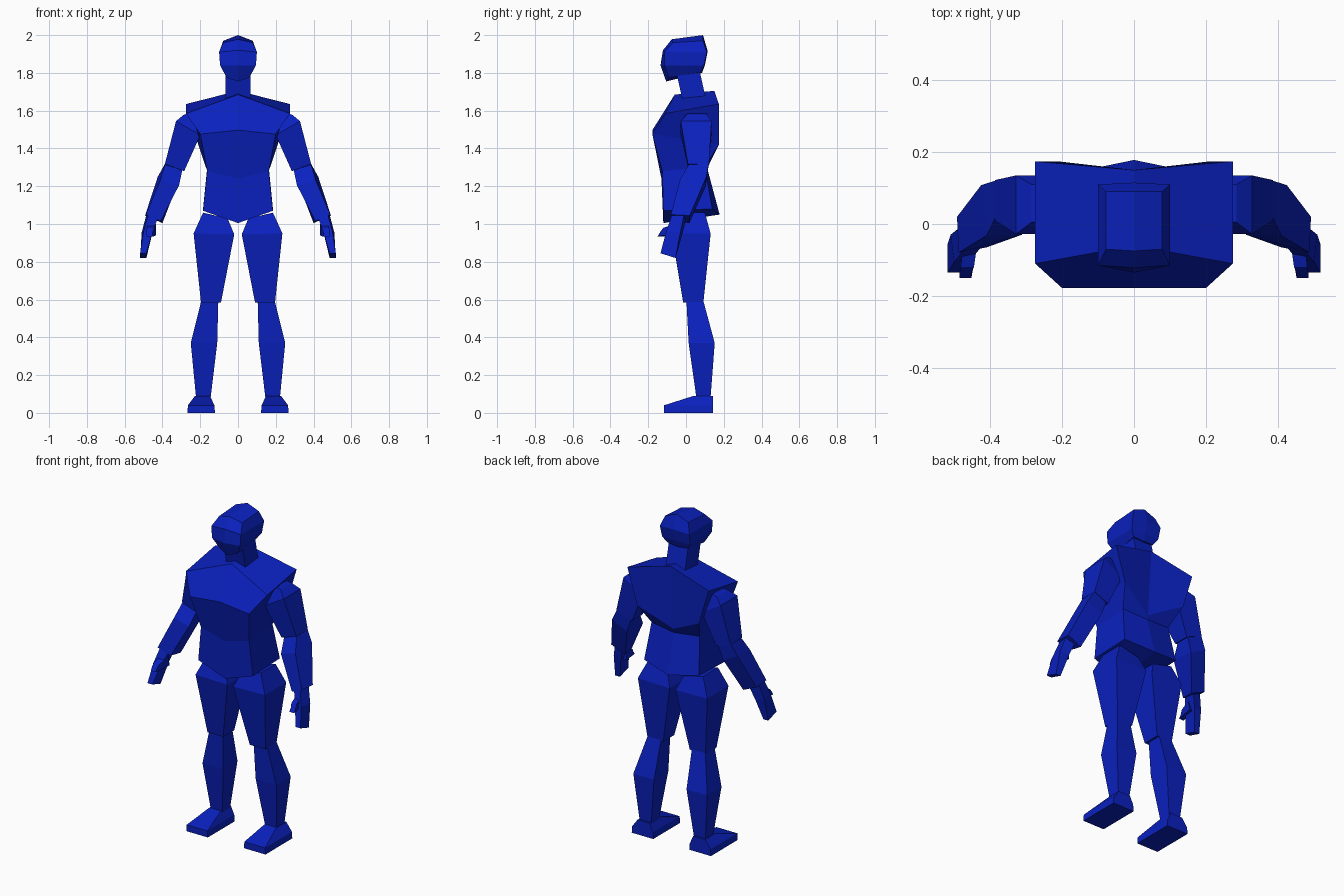
import bpy
import bmesh

blue = bpy.data.materials.new("deep blue")
blue.diffuse_color = (0.003, 0.015, 0.52, 1)


def loft(name, rings, closed=True):
    """Skin four-point rings, cap both ends, then mirror across x.
    Open rings run front centre to back centre and weld along the middle."""
    bm = bmesh.new()
    rows = [[bm.verts.new(p) for p in ring] for ring in rings]
    for a, b in zip(rows, rows[1:]):
        for i in range(4 if closed else 3):
            j = (i + 1) % 4
            bm.faces.new((a[i], a[j], b[j], b[i]))
    bm.faces.new(rows[0])
    bm.faces.new(rows[-1][::-1])
    geom = bm.verts[:] + bm.edges[:] + bm.faces[:]
    copy = bmesh.ops.duplicate(bm, geom=geom)["geom"]
    for v in copy:
        if isinstance(v, bmesh.types.BMVert):
            v.co.x *= -1
    bmesh.ops.remove_doubles(bm, verts=bm.verts[:], dist=0.0005)
    bmesh.ops.recalc_face_normals(bm, faces=bm.faces[:])
    mesh = bpy.data.meshes.new(name)
    bm.to_mesh(mesh)
    bm.free()
    mesh.materials.append(blue)
    obj = bpy.data.objects.new(name, mesh)
    bpy.context.collection.objects.link(obj)
    return obj


def half(front, side_front, side_back, back):
    """Half ring: centre points as (y, z), side points as (x, y, z)."""
    return [(0, *front), side_front, side_back, (0, *back)]


def box_ring(x0, x1, y0, y1, z_in, z_out):
    """Rectangular limb section, its height sloping from inner to outer side."""
    return [(x0, y0, z_in), (x1, y0, z_out), (x1, y1, z_out), (x0, y1, z_in)]


# torso: hips, waist, chest, shoulders
loft("torso", [
    half((-.12, 1.005), (.185, -.12, 1.07), (.185, .14, 1.08), (.178, 1.05)),
    half((-.13, 1.24), (.163, -.125, 1.28), (.163, .10, 1.30), (.115, 1.285)),
    half((-.178, 1.497), (.20, -.178, 1.476), (.21, .174, 1.42), (.12, 1.31)),
    half((-.06, 1.685), (.275, -.11, 1.585), (.275, .174, 1.635), (.15, 1.705)),
], closed=False)

# neck, leaning forward
loft("neck", [
    half((-.015, 1.64), (.065, -.015, 1.64), (.065, .11, 1.64), (.11, 1.64)),
    half((-.055, 1.82), (.065, -.055, 1.82), (.065, .07, 1.82), (.07, 1.82)),
], closed=False)

# head: jaw, cheeks, brow, crown
loft("head", [
    half((-.105, 1.755), (.06, -.09, 1.775), (.07, .08, 1.805), (.085, 1.80)),
    half((-.135, 1.84), (.095, -.115, 1.84), (.095, .095, 1.84), (.10, 1.84)),
    half((-.122, 1.92), (.10, -.115, 1.91), (.10, .11, 1.91), (.115, 1.915)),
    half((-.075, 1.978), (.078, -.07, 1.96), (.078, .09, 1.97), (.09, 2.0)),
], closed=False)

# upper arms
loft("upper_arms", [
    [(.25, .005, 1.585), (.285, .005, 1.58), (.285, .11, 1.58), (.25, .11, 1.585)],
    [(.20, -.028, 1.47), (.328, -.028, 1.545), (.328, .135, 1.545), (.20, .135, 1.47)],
    [(.285, .015, 1.28), (.387, .01, 1.318), (.387, .122, 1.318), (.285, .115, 1.28)],
])

# forearms: elbow, bulge, wrist
loft("forearms", [
    [(.295, .025, 1.285), (.387, .015, 1.315), (.387, .12, 1.318), (.295, .112, 1.285)],
    [(.312, -.03, 1.205), (.41, -.032, 1.235), (.425, .108, 1.25), (.325, .105, 1.20)],
    [(.41, -.065, 1.015), (.488, -.08, 1.05), (.492, .02, 1.045), (.40, .018, 1.005)],
])

# hands: wrist, palm, fingertips
loft("hands", [
    [(.425, -.065, 1.03), (.475, -.075, 1.05), (.485, -.01, 1.05), (.43, 0, 1.02)],
    [(.455, -.10, .95), (.50, -.105, .96), (.51, -.03, .955), (.455, -.02, .945)],
    [(.485, -.135, .845), (.518, -.135, .845), (.518, -.055, .82), (.485, -.055, .82)],
])

# thumbs
loft("thumbs", [
    [(.435, -.05, 1.0), (.475, -.06, 1.0), (.475, -.05, .94), (.435, -.04, .94)],
    [(.445, -.12, .975), (.482, -.12, .98), (.482, -.11, .94), (.445, -.11, .935)],
    [(.452, -.135, .955), (.485, -.135, .96), (.485, -.15, .935), (.452, -.15, .935)],
])

# thighs: hip, widest point, knee
loft("thighs", [
    box_ring(.055, .185, -.045, .10, 1.03, 1.06),
    box_ring(.02, .235, -.075, .13, .945, .95),
    box_ring(.09, .196, -.015, .092, .585, .585),
])

# shins: knee, calf, ankle
loft("shins", [
    box_ring(.104, .193, .002, .09, .60, .60),
    box_ring(.11, .25, .014, .152, .37, .37),
    box_ring(.145, .222, .055, .13, .08, .08),
])

# feet: sole, toe height, instep
loft("feet", [
    box_ring(.122, .268, -.117, .142, 0, 0),
    box_ring(.125, .265, -.117, .142, .04, .04),
    [(.148, .04, .09), (.228, .04, .09), (.228, .142, .09), (.148, .142, .09)],
])
